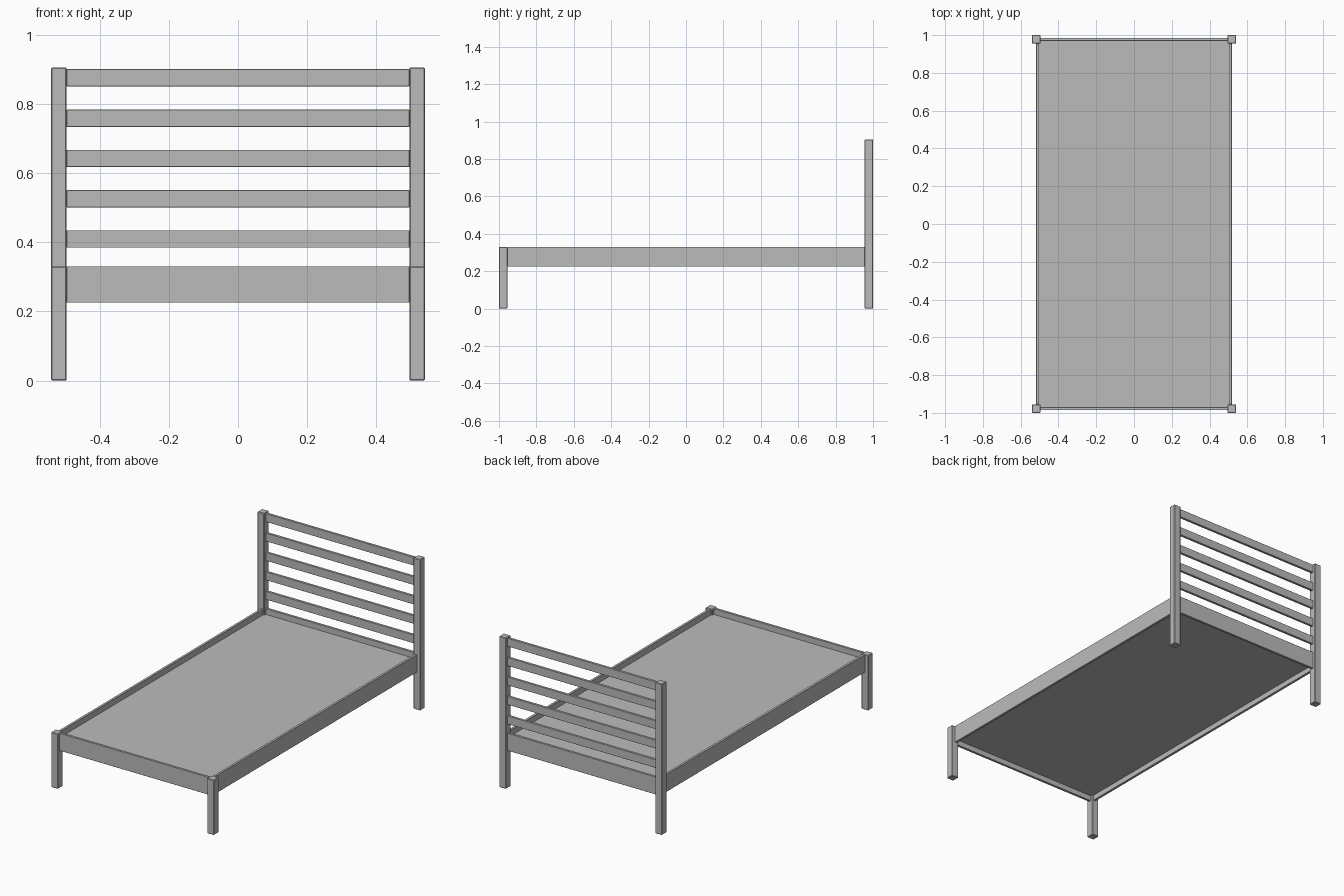
import bpy
import bmesh

cube = bpy.data.objects.get("Cube")
if cube:
    bpy.data.objects.remove(cube, do_unlink=True)

# One plain grey for the whole frame
grey = bpy.data.materials.new("plain_grey")
grey.use_nodes = True
colour = (0.5, 0.5, 0.5, 1)
grey.diffuse_color = colour
grey.node_tree.nodes["Principled BSDF"].inputs["Base Color"].default_value = colour


def box(name, x, y, z, bevel=0.0):
    """Box spanning the (low, high) ranges given for each axis."""
    bm = bmesh.new()
    bmesh.ops.create_cube(bm, size=1)
    for v in bm.verts:
        v.co = [(r[0] + r[1]) / 2 + c * (r[1] - r[0]) for c, r in zip(v.co, (x, y, z))]
    mesh = bpy.data.meshes.new(name)
    bm.to_mesh(mesh)
    bm.free()
    mesh.materials.append(grey)
    obj = bpy.data.objects.new(name, mesh)
    bpy.context.collection.objects.link(obj)
    if bevel:
        mod = obj.modifiers.new("softened_edges", 'BEVEL')
        mod.width = bevel
        mod.segments = 1
    return obj


HALF_W, HALF_L, POST = 0.54, 1.0, 0.045
INSET, BOARD = 0.015, 0.015
RAIL_Z = (0.225, 0.33)
inner_x, inner_y = HALF_W - POST, HALF_L - POST


def span(side, low, high):
    return tuple(sorted((side * low, side * high)))


# Corner posts and side rails, mirrored left and right
side_x = (HALF_W - 0.022 - BOARD, HALF_W - 0.022)
for side, label in ((1, "left"), (-1, "right")):
    x = span(side, inner_x, HALF_W)
    box(f"{label}_head_post", x, (inner_y, HALF_L), (0, 0.905), 0.003)
    box(f"{label}_foot_post", x, (-HALF_L, -inner_y), (0, RAIL_Z[1]), 0.003)
    box(f"{label}_side_rail", span(side, *side_x), (-inner_y, inner_y), RAIL_Z, 0.001)

# End rails between the posts
end_y = (HALF_L - INSET - BOARD, HALF_L - INSET)
for side, label in ((1, "head"), (-1, "foot")):
    box(f"{label}_rail", (-inner_x, inner_x), span(side, *end_y), RAIL_Z, 0.001)

# Evenly spaced headboard slats
for i in range(5):
    bottom = 0.384 + i * 0.1165
    box(f"headboard_slat_{i + 1}", (-inner_x, inner_x), end_y,
        (bottom, bottom + 0.05), 0.001)

# Mattress base panel held inside the rails
box("base_panel", (-side_x[0], side_x[0]), (-end_y[0], end_y[0]), (0.257, 0.295))
